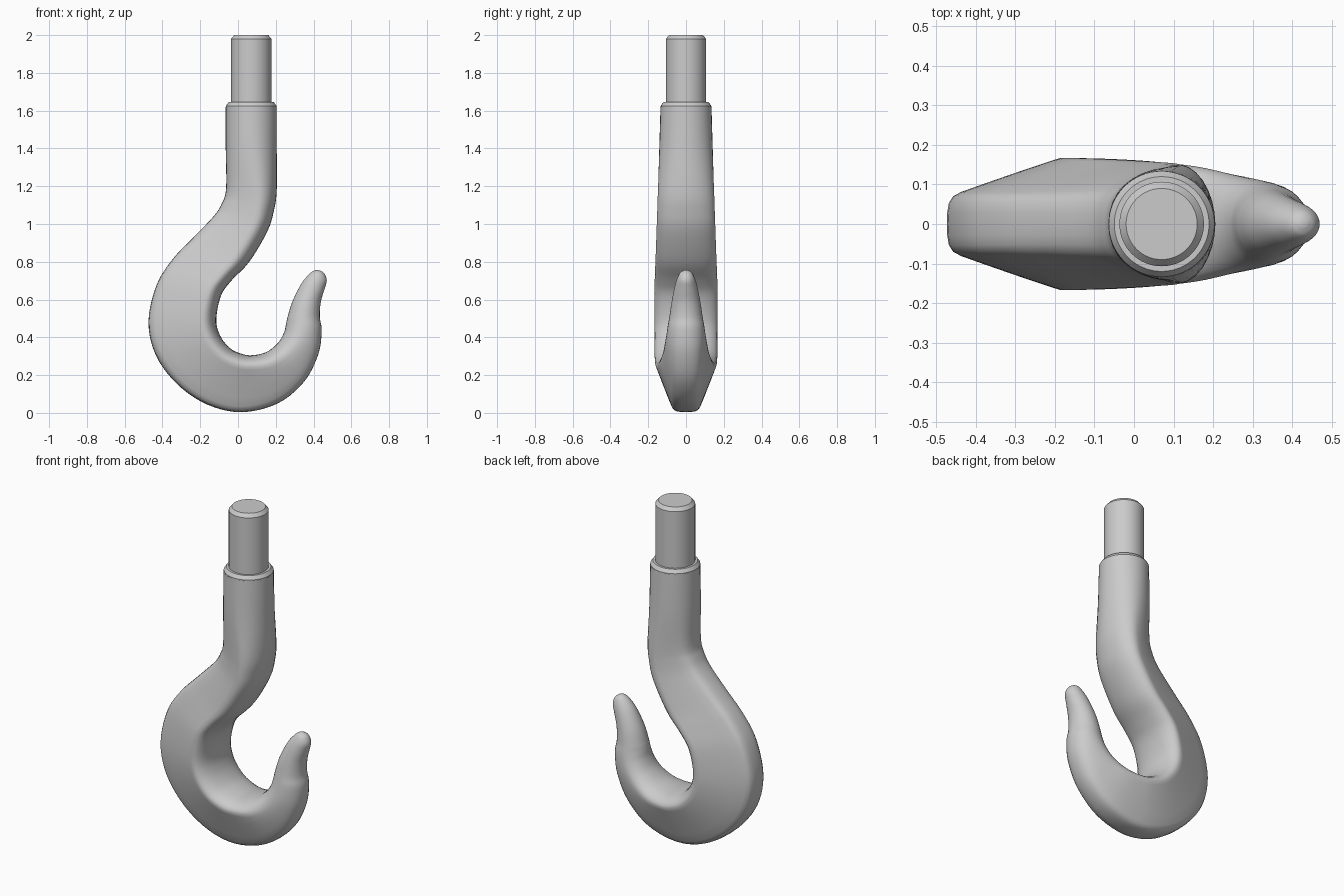
import bpy, bmesh, math

if "Cube" in bpy.data.objects:
    bpy.data.objects.remove(bpy.data.objects["Cube"])

# Stations along the hook: inner x, z, outer x, z, half thickness, roundness (1 = oval, 0 = wedge)
STATIONS = [
    (.205, 1.62, -.065, 1.62, .135, 1), (.205, 1.40, -.065, 1.40, .142, .9),
    (.205, 1.18, -.063, 1.19, .15, .6), (.19, 1.07, -.085, 1.11, .153, .4),
    (.155, .96, -.13, 1.04, .156, .25), (.06, .80, -.24, .925, .161, .1),
    (-.035, .70, -.345, .815, .165, 0), (-.09, .62, -.43, .68, .167, 0),
    (-.115, .495, -.474, .485, .167, 0), (-.095, .41, -.435, .305, .167, 0),
    (-.045, .345, -.32, .15, .166, 0), (.01, .316, -.16, .043, .163, 0),
    (.07, .305, .02, .004, .157, 0), (.15, .322, .21, .05, .145, .2),
    (.212, .371, .35, .165, .125, .5), (.244, .427, .425, .31, .11, .8),
    (.256, .48, .443, .435, .097, 1), (.263, .51, .433, .507, .088, 1),
    (.288, .59, .438, .585, .076, 1), (.333, .68, .458, .655, .06, 1),
    (.37, .728, .47, .70, .046, 1), (.398, .751, .459, .735, .03, 1),
    (.418, .757, .440, .752, .009, 1),
]
# Half wedge section: depth fraction, thickness fraction
WEDGE = [(0, 0), (.005, .2), (.015, .4), (.035, .6), (.065, .77), (.105, .9),
         (.15, .975), (.2, 1), (.26, .96), (.4, .86), (.57, .735), (.75, .6),
         (.9, .485), (.955, .42), (.985, .32), (.997, .17), (1, 0)]
STEPS = 5


def spline(p0, p1, p2, p3, t):
    return [b + .5 * t * (c - a + t * (2*a - 5*b + 4*c - d + t * (3*(b - c) + d - a)))
            for a, b, c, d in zip(p0, p1, p2, p3)]


def section(ix, iz, ox, oz, width, rnd):
    rnd = min(1, max(0, rnd))
    half = []
    for k, (u, h) in enumerate(WEDGE):
        a = math.pi * k / (len(WEDGE) - 1)
        u += (.5 - .5 * math.cos(a) - u) * rnd
        h += (math.sin(a) - h) * rnd
        half.append((ix + (ox - ix) * u, h * width, iz + (oz - iz) * u))
    return half + [(x, -y, z) for x, y, z in half[-2:0:-1]]


def loft(name, rings, angle):
    bm = bmesh.new()
    loops = [[bm.verts.new(p) for p in r] for r in rings]
    for a, b in zip(loops, loops[1:]):
        for i in range(len(a)):
            j = (i + 1) % len(a)
            bm.faces.new((a[i], a[j], b[j], b[i]))
    bm.faces.new(loops[0])
    bm.faces.new(loops[-1])
    bmesh.ops.recalc_face_normals(bm, faces=bm.faces)
    mesh = bpy.data.meshes.new(name)
    bm.to_mesh(mesh)
    bm.free()
    ob = bpy.data.objects.new(name, mesh)
    bpy.context.collection.objects.link(ob)
    bpy.context.view_layer.objects.active = ob
    ob.select_set(True)
    bpy.ops.object.shade_smooth_by_angle(angle=math.radians(angle))
    ob.select_set(False)


def lathe(name, profile, cx=.07, n=64):
    loft(name, [[(cx + r * math.cos(2 * math.pi * i / n), r * math.sin(2 * math.pi * i / n), z)
                 for i in range(n)] for r, z in profile], 25)


# Hook body, from shank to tip
last = len(STATIONS) - 1
rings = []
for i in range(last):
    pts = [STATIONS[min(last, max(0, i + k))] for k in (-1, 0, 1, 2)]
    rings += [section(*spline(*pts, s / STEPS)) for s in range(STEPS)]
rings.append(section(*STATIONS[-1]))
loft("hook_body", rings, 45)

# Chamfered shoulder and stem pin
lathe("shoulder", [(.134, 1.60), (.134, 1.625), (.12, 1.645)])
lathe("stem_pin", [(.107, 1.61), (.107, 1.98), (.09, 2.0)])
